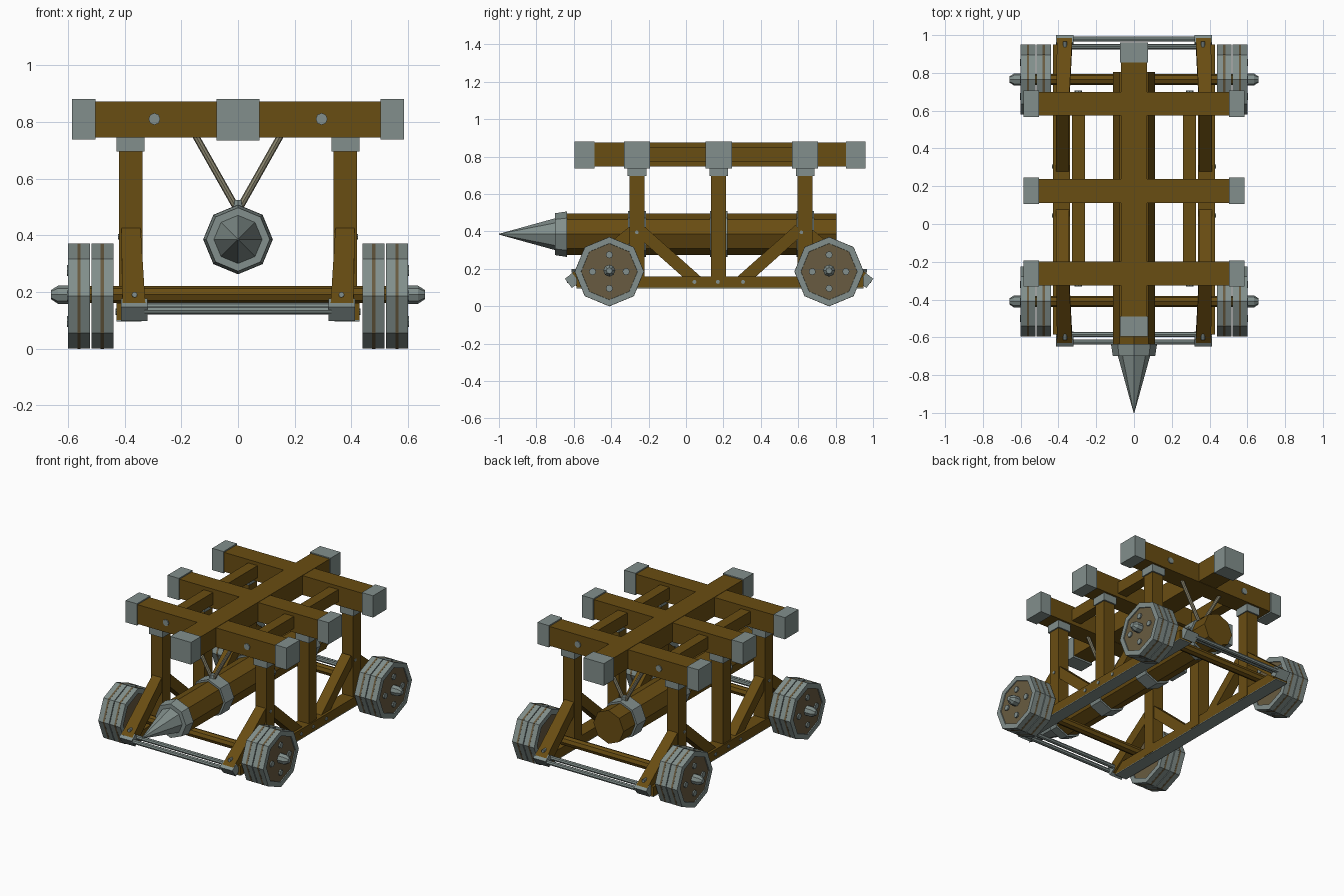
import bpy, bmesh, math
from mathutils import Vector

if "Cube" in bpy.data.objects:
    bpy.data.objects.remove(bpy.data.objects["Cube"])

def material(name, rgb):
    m = bpy.data.materials.new(name)
    m.diffuse_color = (*rgb, 1)
    m.use_nodes = True
    m.node_tree.nodes["Principled BSDF"].inputs["Base Color"].default_value = m.diffuse_color
    return m

WOOD = material("oak wood", (0.141, 0.074, 0.006))
IRON = material("grey iron", (0.223, 0.275, 0.262))
DISC = material("weathered wheel wood", (0.14, 0.105, 0.052))
ROPE = material("rope", (0.26, 0.24, 0.16))
MID = 0.177                     # lengthwise centre of the frame
POSTS = (-0.262, 0.175, 0.637)  # y of posts and crossbeams

def finish(name, bm, *mats):
    bmesh.ops.recalc_face_normals(bm, faces=bm.faces)
    me = bpy.data.meshes.new(name)
    bm.to_mesh(me)
    bm.free()
    for m in mats:
        me.materials.append(m)
    ob = bpy.data.objects.new(name, me)
    bpy.context.collection.objects.link(ob)
    return ob

def loft(bm, a, b):
    """Closed solid between two equal rings of points."""
    va, vb = [bm.verts.new(p) for p in a], [bm.verts.new(p) for p in b]
    n = len(a)
    for i in range(n):
        j = (i + 1) % n
        bm.faces.new((va[i], va[j], vb[j], vb[i]))
    return bm.faces.new(va), bm.faces.new(vb)

def ring(c, axis, r, n):
    axis = axis.normalized()
    ref = Vector((0, 0, 1)) if abs(axis.z) < 0.9 else Vector((0, 1, 0))
    side = axis.cross(ref).normalized()
    up = side.cross(axis)
    return [c + r * (math.cos(t) * up + math.sin(t) * side)
            for t in (2 * math.pi * i / n for i in range(n))]

def rod(name, p, q, r, mat, r2=None, n=8):
    p, q = Vector(p), Vector(q)
    bm = bmesh.new()
    loft(bm, ring(p, q - p, r, n), ring(q, q - p, r if r2 is None else r2, n))
    return finish(name, bm, mat)

def box(name, x, y, z, mat):
    bm = bmesh.new()
    quad = [(x[0], y[0]), (x[1], y[0]), (x[1], y[1]), (x[0], y[1])]
    loft(bm, [(*p, z[0]) for p in quad], [(*p, z[1]) for p in quad])
    return finish(name, bm, mat)

def brace(name, s, low, high, xlow, xhigh, h, mat):
    """Slanted beam between two (y, z) points on side s, with x ranges at each end."""
    d = Vector((high[0] - low[0], high[1] - low[1])).normalized()
    ny, nz = -d.y * h / 2, d.x * h / 2
    def end(c, x):
        return [(s * x[0], c[0] + ny, c[1] + nz), (s * x[1], c[0] + ny, c[1] + nz),
                (s * x[1], c[0] - ny, c[1] - nz), (s * x[0], c[0] - ny, c[1] - nz)]
    bm = bmesh.new()
    loft(bm, end(low, xlow), end(high, xhigh))
    return finish(name, bm, mat)

def span(c, h):
    return (c - h, c + h)

def side(s, a, b):
    return tuple(sorted((s * a, s * b)))

# Wheels: two iron-rimmed discs each, with sunken wooden faces
def wheel_disc(x0, x1, y):
    a, b = Vector((x0, y, 0.185)), Vector((x1, y, 0.185))
    bm = bmesh.new()
    caps = loft(bm, ring(a, b - a, 0.185, 8), ring(b, b - a, 0.185, 8))
    bmesh.ops.recalc_face_normals(bm, faces=bm.faces)
    for f in caps:
        bmesh.ops.inset_region(bm, faces=[f], thickness=0.034, depth=0)
        bmesh.ops.inset_region(bm, faces=[f], thickness=0.001, depth=-0.006)
        f.material_index = 1
    finish("wheel_disc", bm, IRON, DISC)
    m = (x0 + x1) / 2   # narrow wood seam showing through the tyre
    rod("wheel_seam", (m - 0.006, y, 0.185), (m + 0.006, y, 0.185), 0.1858, DISC)

for y in (-0.41, 0.765):
    rod("axle", (-0.60, y, 0.19), (0.60, y, 0.19), 0.03, WOOD)
    for s in (-1, 1):
        wheel_disc(s * 0.44, s * 0.517, y)
        wheel_disc(s * 0.522, s * 0.60, y)
        rod("axle_cap", (s * 0.59, y, 0.19), (s * 0.635, y, 0.19), 0.032, IRON)
        rod("axle_tip", (s * 0.635, y, 0.19), (s * 0.66, y, 0.19), 0.032, IRON, 0.016)
        for k in range(4):
            by = y + 0.09 * math.sin(k * math.pi / 2)
            bz = 0.185 + 0.09 * math.cos(k * math.pi / 2)
            rod("wheel_bolt", (s * 0.59, by, bz), (s * 0.603, by, bz), 0.019, IRON)

# Side frames
for s in (-1, 1):
    box("bottom_rail", side(s, 0.34, 0.428), (-0.585, 0.95), (0.10, 0.16), WOOD)
    box("rail_sole_plate", side(s, 0.34, 0.428), (-0.585, 0.95), (0.095, 0.10), IRON)
    box("upper_side_beam", side(s, 0.26, 0.328), (-0.262, 0.637), (0.77, 0.85), WOOD)
    for y in POSTS:
        box("post", side(s, 0.337, 0.42), span(y, 0.04), (0.10, 0.75), WOOD)
        box("post_cap", side(s, 0.33, 0.428), span(y, 0.05), (0.695, 0.745), IRON)
    for y in (0.045, 0.17, 0.305):
        rod("rail_bolt", (s * 0.42, y, 0.13), (s * 0.433, y, 0.13), 0.011, IRON)
    for e in (-1, 1):
        def at(d):
            return MID + e * d
        # Outer brace with iron foot, inner brace
        brace("outer_brace", s, (at(0.785), 0.133), (at(0.43), 0.42),
              (0.327, 0.408), (0.345, 0.412), 0.07, WOOD)
        brace("brace_foot", s, (at(0.806), 0.122), (at(0.766), 0.152),
              (0.32, 0.412), (0.32, 0.412), 0.062, IRON)
        brace("inner_brace", s, (at(0.11), 0.125), (at(0.43), 0.41),
              (0.345, 0.412), (0.345, 0.412), 0.065, WOOD)
        rod("post_bolt", (s * 0.41, at(0.44), 0.395), (s * 0.424, at(0.44), 0.395), 0.01, IRON)
        rod("foot_bolt", (s * 0.365, at(0.75), 0.19), (s * 0.365, at(0.79), 0.19), 0.01, IRON)
        ye = POSTS[0] if e < 0 else POSTS[2]
        rod("beam_bolt", (s * 0.295, ye, 0.81), (s * 0.295, ye + e * 0.069, 0.81), 0.021, IRON)

# Iron tie rods between brace feet
for e in (-1, 1):
    for d, z in ((0.802, 0.135), (0.762, 0.148)):
        rod("tie_rod", (-0.33, MID + e * d, z), (0.33, MID + e * d, z), 0.014, IRON)

# Top beams
for y in POSTS:
    box("crossbeam", (-0.57, 0.57), span(y, 0.063), (0.745, 0.872), WOOD)
    for s in (-1, 1):
        box("crossbeam_cap", side(s, 0.503, 0.585), span(y, 0.07), (0.737, 0.88), IRON)
box("ridge_beam", (-0.068, 0.068), (-0.58, 0.95), (0.747, 0.874), WOOD)
for y in ((-0.595, -0.49), (0.855, 0.96)):
    box("ridge_cap", (-0.075, 0.075), y, (0.735, 0.881), IRON)

# Ram with iron head, bands and rope slings
ZR = 0.385
rod("ram_log", (0, -0.67, ZR), (0, 0.805, ZR), 0.11, WOOD)
rod("ram_head_collar", (0, -0.70, ZR), (0, -0.635, ZR), 0.112, IRON, 0.122)
rod("ram_head_spike", (0, -1.0, ZR), (0, -0.70, ZR), 0.002, IRON, 0.085)
for y in POSTS:
    rod("ram_band", (0, y - 0.047, ZR), (0, y + 0.047, ZR), 0.123, IRON)
    rod("sling_knot", (0, y, 0.49), (0, y, 0.525), 0.022, IRON, 0.016)
    for s in (-1, 1):
        rod("sling_rope", (s * 0.008, y, 0.50), (s * 0.152, y, 0.755), 0.012, ROPE)
